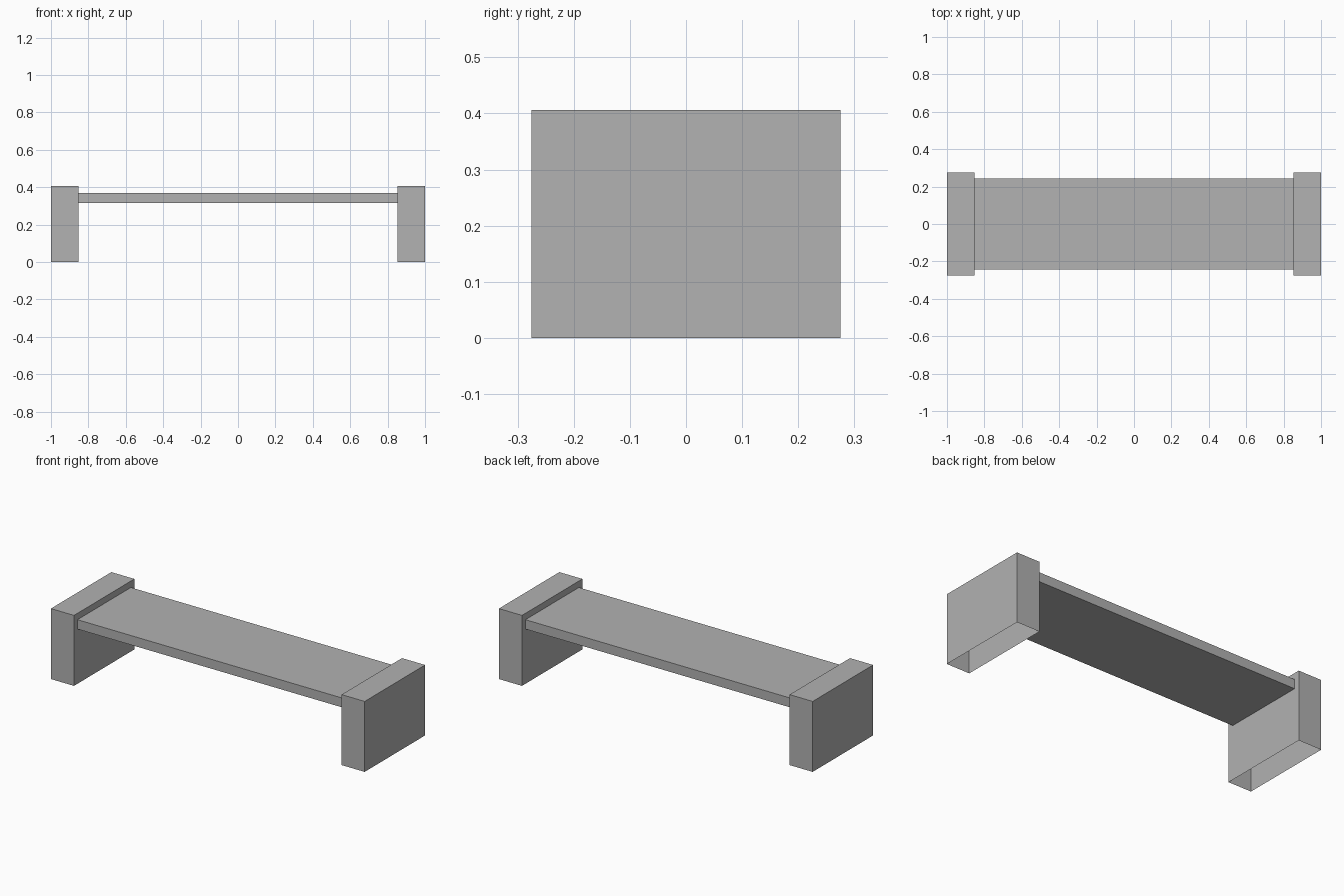
import bpy
import bmesh

if "Cube" in bpy.data.objects:
    bpy.data.objects.remove(bpy.data.objects["Cube"])

# One plain grey for the whole bench
grey = bpy.data.materials.new("plain grey")
grey.diffuse_color = (0.445, 0.445, 0.445, 1.0)
grey.use_nodes = True
grey.node_tree.nodes["Principled BSDF"].inputs["Base Color"].default_value = grey.diffuse_color


def box(name, low, high, is_open):
    """Box between two corners; faces whose normal passes is_open are left out."""
    bm = bmesh.new()
    bmesh.ops.create_cube(bm, size=1.0)
    for v in bm.verts:
        v.co = [low[i] if v.co[i] < 0 else high[i] for i in range(3)]
    bm.normal_update()
    open_faces = [f for f in bm.faces if is_open(f.normal)]
    bmesh.ops.delete(bm, geom=open_faces, context='FACES_ONLY')
    mesh = bpy.data.meshes.new(name)
    bm.to_mesh(mesh)
    bm.free()
    mesh.materials.append(grey)
    obj = bpy.data.objects.new(name, mesh)
    bpy.context.collection.objects.link(obj)
    return obj


INNER = 0.853

# Slab legs: hollow shells, open underneath
box("left_leg", (-1.0, -0.275, 0.0), (-INNER, 0.275, 0.406), lambda n: n.z < -0.5)
box("right_leg", (INNER, -0.275, 0.0), (1.0, 0.275, 0.406), lambda n: n.z < -0.5)

# Seat board between the legs, its ends closed by the leg faces
box("seat", (-INNER, -0.243, 0.315), (INNER, 0.243, 0.369), lambda n: abs(n.x) > 0.5)
